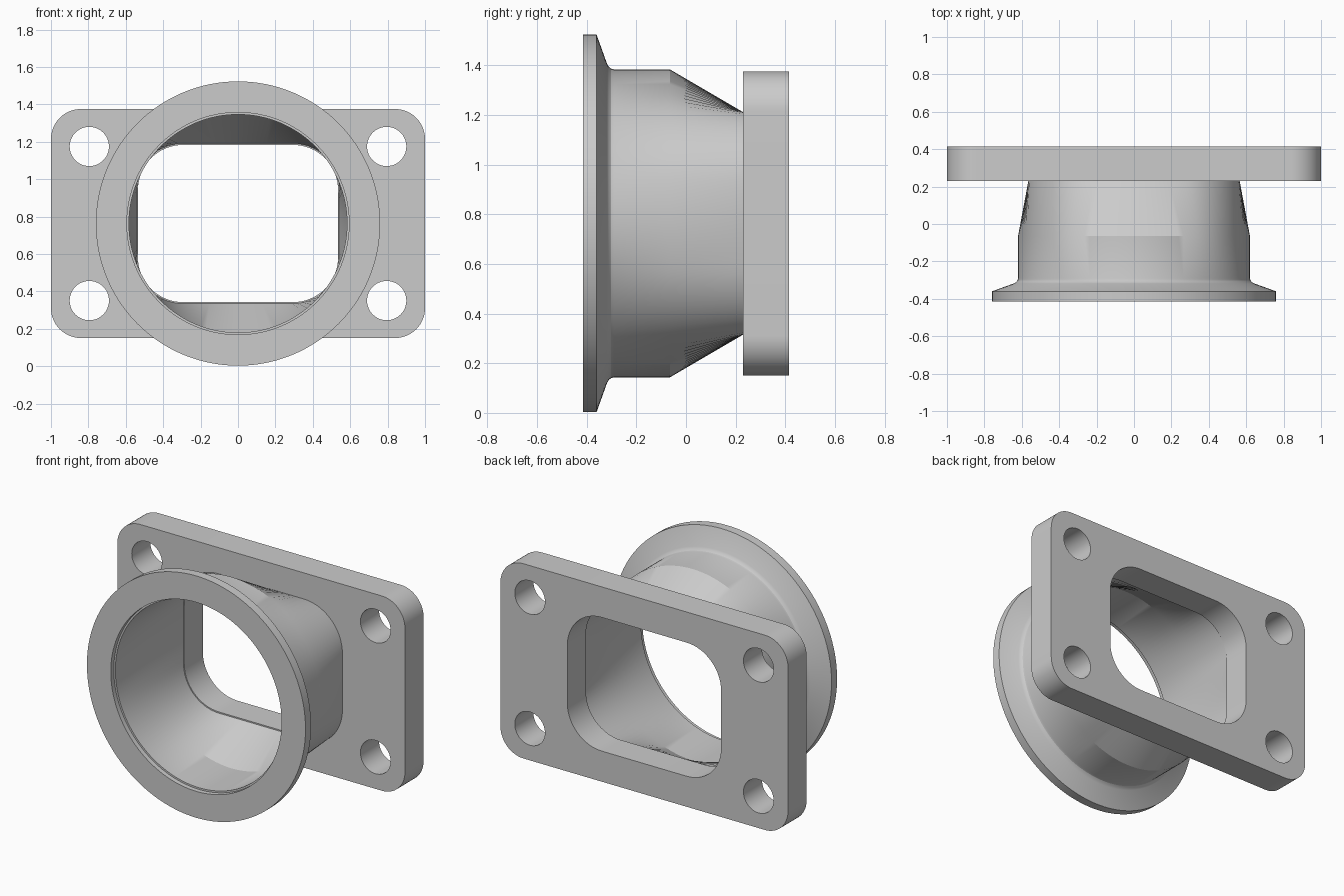
import bpy, bmesh
from math import sin, cos, pi, sqrt, radians

if "Cube" in bpy.data.objects:
    bpy.data.objects.remove(bpy.data.objects["Cube"])

CZ = 0.763   # height of the shared centre axis
N = 128      # points per ring


def rounded_radius(a, hx, hz, r):
    """Distance from centre to a rounded rectangle in direction a."""
    dx, dz = abs(cos(a)), abs(sin(a))
    cx, cz = hx - r, hz - r
    if dz * hx <= cz * dx:
        return hx / dx
    if dx * hz <= cx * dz:
        return hz / dz
    b = dx * cx + dz * cz
    return b + sqrt(b * b - cx * cx - cz * cz + r * r)


def finish(ob):
    bpy.ops.object.select_all(action='DESELECT')
    ob.select_set(True)
    bpy.context.view_layer.objects.active = ob
    bpy.ops.object.shade_smooth_by_angle(angle=radians(25))


# Hollow adapter: clamp lip, round tube, then a round-to-rectangular transition
def adapter():
    rect_out, rect_in = (0.565, 0.448, 0.27), (0.54, 0.428, 0.245)
    profile = [
        (-0.415, 0.76), (-0.36, 0.76), (-0.318, 0.643), (-0.311, 0.631),
        (-0.302, 0.623), (-0.29, 0.62), (-0.065, 0.62), (0.23, rect_out),
        (0.23, rect_in), (-0.065, 0.583), (-0.385, 0.583),
        (-0.385, 0.594), (-0.415, 0.594)]
    bm = bmesh.new()
    rings = []
    for y, shape in profile:
        ring = []
        for i in range(N):
            a = 2 * pi * i / N
            r = shape if isinstance(shape, float) else rounded_radius(a, *shape)
            ring.append(bm.verts.new((r * cos(a), y, CZ + r * sin(a))))
        rings.append(ring)
    for k, p in enumerate(rings):
        q = rings[(k + 1) % len(rings)]
        for i in range(N):
            j = (i + 1) % N
            bm.faces.new((p[i], p[j], q[j], q[i]))
    bmesh.ops.recalc_face_normals(bm, faces=bm.faces)
    me = bpy.data.meshes.new("adapter_tube")
    bm.to_mesh(me)
    bm.free()
    ob = bpy.data.objects.new("adapter_tube", me)
    bpy.context.collection.objects.link(ob)
    finish(ob)


def rounded_loop(hx, hz, r, seg=16):
    pts = []
    for q, (sx, sz) in enumerate([(1, 1), (-1, 1), (-1, -1), (1, -1)]):
        for i in range(seg + 1):
            a = pi / 2 * (q + i / seg)
            pts.append((sx * (hx - r) + r * cos(a), sz * (hz - r) + r * sin(a)))
    return pts


# Rectangular bolt flange with port and four bolt holes
def flange():
    loops = [rounded_loop(1.0, 0.612, 0.16), rounded_loop(0.535, 0.42, 0.24)]
    for sx in (-1, 1):
        for sz in (-1, 1):
            loops.append([(sx * 0.795 + 0.105 * cos(2 * pi * i / 48),
                           sz * 0.412 + 0.105 * sin(2 * pi * i / 48))
                          for i in range(48)])
    cu = bpy.data.curves.new("bolt_flange", 'CURVE')
    cu.dimensions = '2D'
    cu.fill_mode = 'BOTH'
    cu.extrude = 0.0925
    for pts in loops:
        sp = cu.splines.new('POLY')
        sp.points.add(len(pts) - 1)
        for p, (x, z) in zip(sp.points, pts):
            p.co = (x, z, 0, 1)
        sp.use_cyclic_u = True
    ob = bpy.data.objects.new("bolt_flange", cu)
    bpy.context.collection.objects.link(ob)
    ob.location = (0, 0.3225, CZ)
    ob.rotation_euler = (pi / 2, 0, 0)
    bpy.ops.object.select_all(action='DESELECT')
    ob.select_set(True)
    bpy.context.view_layer.objects.active = ob
    bpy.ops.object.convert(target='MESH')
    ob = bpy.context.view_layer.objects.active
    bm = bmesh.new()
    bm.from_mesh(ob.data)
    bmesh.ops.remove_doubles(bm, verts=bm.verts, dist=1e-4)
    bmesh.ops.recalc_face_normals(bm, faces=bm.faces)
    bm.to_mesh(ob.data)
    bm.free()
    finish(ob)


adapter()
flange()
